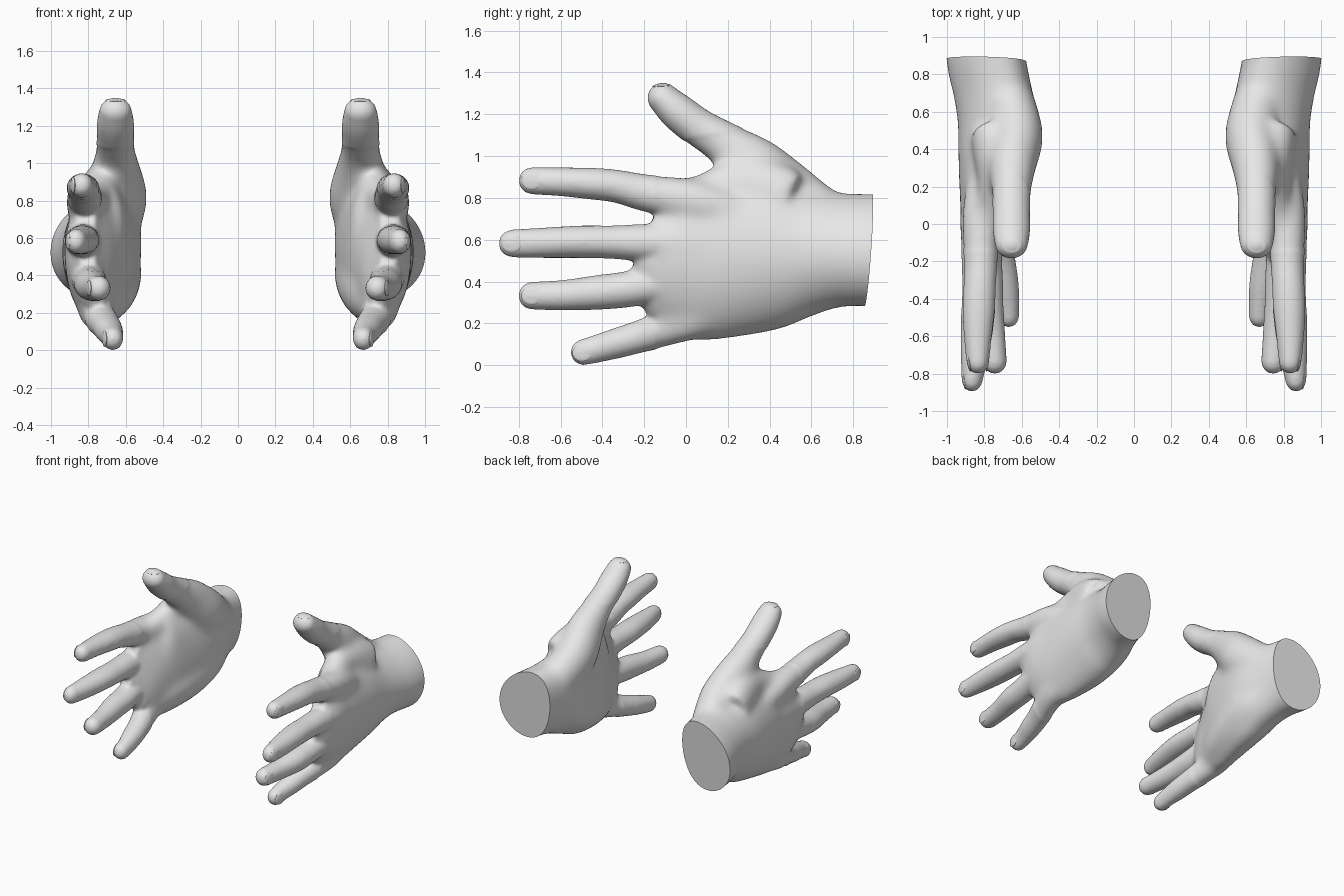
import bpy, bmesh, math
from mathutils import Vector, Matrix

if "Cube" in bpy.data.objects:
    bpy.data.objects.remove(bpy.data.objects["Cube"])

skin = bpy.data.materials.new("light_grey")
skin.diffuse_color = (0.8, 0.8, 0.8, 1)
skin.use_nodes = True
skin.node_tree.nodes["Principled BSDF"].inputs["Base Color"].default_value = skin.diffuse_color
SIDES = 32


def spline(rows, steps=6):
    """Catmull-Rom interpolation through rows of numbers."""
    rows = [Vector(r) for r in rows]
    out = []
    for i in range(len(rows) - 1):
        p0, p1 = rows[max(i - 1, 0)], rows[i]
        p2, p3 = rows[i + 1], rows[min(i + 2, len(rows) - 1)]
        for k in range(steps):
            t = k / steps
            out.append(0.5 * (2 * p1 + (p2 - p0) * t + (2 * p0 - 5 * p1 + 4 * p2 - p3) * t * t
                              + (3 * p1 - p0 - 3 * p2 + p3) * t ** 3))
    out.append(rows[-1])
    return out


def loft(bm, rows, round_tip=True, cup=0.0, lean=0.0):
    """Tube through rows of (y, x, z, half width in x, half width across)."""
    pts = spline(rows)
    centres = [Vector((p[1], p[0], p[2])) for p in pts]
    rings = []
    for i, (c, p) in enumerate(zip(centres, pts)):
        t = (centres[min(i + 1, len(pts) - 1)] - centres[max(i - 1, 0)]).normalized()
        rings.append((c, t, p[3], p[4]))
    if round_tip:
        c, t, a, b = rings[-1]
        for k in range(1, 7):
            ang = math.radians(14 * k)
            rings.append((c + t * b * math.sin(ang), t, a * math.cos(ang), b * math.cos(ang)))
    loops = []
    for c, t, a, b in rings:
        v = Vector((1, 0, 0)).cross(t).normalized()
        u = t.cross(v).normalized()
        loop = []
        for k in range(SIDES):
            ang = 2 * math.pi * k / SIDES
            co = c + u * a * math.cos(ang) + v * b * math.sin(ang)
            co.x -= cup * math.sin(ang) ** 2
            # the wrist leans outward at its lower edge
            co.x -= lean * (co.z - c.z) * min(max((co.y - .4) / .4, 0), 1)
            loop.append(bm.verts.new(co))
        loops.append(loop)
    for l0, l1 in zip(loops, loops[1:]):
        for k in range(SIDES):
            n = (k + 1) % SIDES
            bm.faces.new((l0[k], l0[n], l1[n], l1[k]))
    bm.faces.new(loops[0][::-1])
    bm.faces.new(loops[-1])


def finish(name, bm):
    """Make a smooth object mirrored into a left and right copy."""
    me = bpy.data.meshes.new(name)
    bm.to_mesh(me)
    bm.free()
    ob = bpy.data.objects.new(name, me)
    bpy.context.collection.objects.link(ob)
    me.materials.append(skin)
    for o in bpy.context.selected_objects:
        o.select_set(False)
    ob.select_set(True)
    bpy.context.view_layer.objects.active = ob
    bpy.ops.object.shade_smooth_by_angle(angle=math.radians(40))
    mod = ob.modifiers.new("mirror", 'MIRROR')
    mod.use_mirror_merge = False
    return ob


bm = bmesh.new()
# Wrist and palm
loft(bm, [(1.0, .80, .55, .213, .273), (.86, .79, .55, .21, .272), (.72, .76, .55, .208, .277),
          (.55, .73, .54, .213, .32), (.4, .735, .525, .207, .362), (.2, .755, .515, .182, .388),
          (.05, .78, .51, .152, .388), (-.08, .81, .55, .118, .32), (-.2, .825, .6, .06, .19)],
     round_tip=False, cup=.04, lean=.12)
# Fleshy heel of the palm below the little finger
loft(bm, [(.75, .71, .46, .1, .1), (.55, .65, .42, .13, .15), (.35, .66, .355, .13, .165),
          (.15, .695, .3, .115, .15), (.0, .735, .25, .09, .11)])
# Thumb, starting inside the wrist
loft(bm, [(.85, .74, .6, .13, .15), (.7, .69, .655, .14, .16), (.58, .65, .73, .142, .165),
          (.46, .627, .825, .142, .168), (.32, .65, .955, .13, .148), (.18, .655, 1.06, .108, .107),
          (.06, .655, 1.135, .1, .094), (-.04, .655, 1.212, .1, .089), (-.11, .655, 1.277, .088, .075)])
# Web between thumb and index finger
loft(bm, [(.5, .77, .78, .11, .15), (.36, .745, .84, .11, .15), (.22, .735, .855, .1, .125),
          (.1, .76, .82, .09, .105), (-.03, .79, .8, .08, .085)])
# Fingers: index, middle, ring, little
fingers = {
    "index": [(.3, .81, .70, .07, .08), (.05, .82, .78, .1, .105), (-.2, .82, .825, .09, .088),
              (-.33, .825, .855, .087, .079), (-.45, .83, .868, .087, .076),
              (-.6, .835, .877, .075, .069), (-.735, .835, .882, .061, .066)],
    "middle": [(.3, .83, .57, .07, .08), (.05, .83, .58, .1, .1), (-.2, .83, .585, .092, .09),
               (-.35, .83, .588, .089, .08), (-.5, .835, .59, .09, .078),
               (-.68, .85, .585, .077, .073), (-.83, .865, .582, .057, .067)],
    "ring": [(.3, .82, .46, .07, .08), (.05, .81, .42, .1, .095), (-.15, .8, .385, .092, .09),
             (-.3, .79, .36, .09, .086), (-.42, .785, .348, .087, .083),
             (-.58, .762, .335, .073, .073), (-.735, .745, .332, .065, .067)],
    "little": [(.3, .77, .32, .07, .08), (.05, .77, .225, .09, .095), (-.1, .74, .175, .087, .089),
               (-.22, .71, .137, .08, .078), (-.33, .69, .105, .075, .073),
               (-.42, .675, .08, .063, .067), (-.49, .67, .062, .057, .063)],
}
for rows in fingers.values():
    loft(bm, rows)

# Fuse the parts into one soft skin
me = bpy.data.meshes.new("hand_parts")
bm.to_mesh(me)
bm.free()
parts = bpy.data.objects.new("hand_parts", me)
bpy.context.collection.objects.link(parts)
rm = parts.modifiers.new("fuse", 'REMESH')
rm.mode = 'VOXEL'
rm.voxel_size = 0.012
sm = parts.modifiers.new("soften", 'SMOOTH')
sm.factor = 0.5
sm.iterations = 10
dg = bpy.context.evaluated_depsgraph_get()
fused = bpy.data.meshes.new_from_object(parts.evaluated_get(dg))
bpy.data.objects.remove(parts)

bm = bmesh.new()
bm.from_mesh(fused)
# Extra softening over the palm and the base of the thumb
soft = [v for v in bm.verts if v.co.y > -.14 and v.co.z < 1.08 + .2 * v.co.y]
for _ in range(40):
    bmesh.ops.smooth_vert(bm, verts=soft, factor=0.5, use_axis_x=True, use_axis_y=True,
                          use_axis_z=True)
# Slice the wrist off flat
res = bmesh.ops.bisect_plane(bm, geom=bm.verts[:] + bm.edges[:] + bm.faces[:],
                             plane_co=(.785, .875, .55), plane_no=(-.05, 1, -.075),
                             clear_outer=True)
rim = [e for e in res["geom_cut"] if isinstance(e, bmesh.types.BMEdge)]
bmesh.ops.holes_fill(bm, edges=rim, sides=0)
bmesh.ops.recalc_face_normals(bm, faces=bm.faces[:])
finish("hand", bm)


# Nails
def nail(name, centre, normal, along, length, width):
    n = Vector(normal).normalized()
    a = Vector(along)
    a = (a - n * a.dot(n)).normalized()
    rot = Matrix((a, n.cross(a), n)).transposed().to_4x4()
    bm = bmesh.new()
    bmesh.ops.create_uvsphere(bm, u_segments=24, v_segments=12, radius=1,
                              matrix=Matrix.Translation(centre) @ rot
                              @ Matrix.Diagonal((length, width, .011, 1)))
    finish(name, bm)


for key, rows in fingers.items():
    y, x, z, a, b = rows[-1]
    back = Vector((x - rows[-2][1], y - rows[-2][0], z - rows[-2][2]))
    nail(key + "_nail", (x + a - .014, y - .003, z), (1, -.18, 0), back, .052, .044)
nail("thumb_nail", (.655, -.115, 1.335), (0, -.05, 1), (0, -1, 0), .045, .055)
